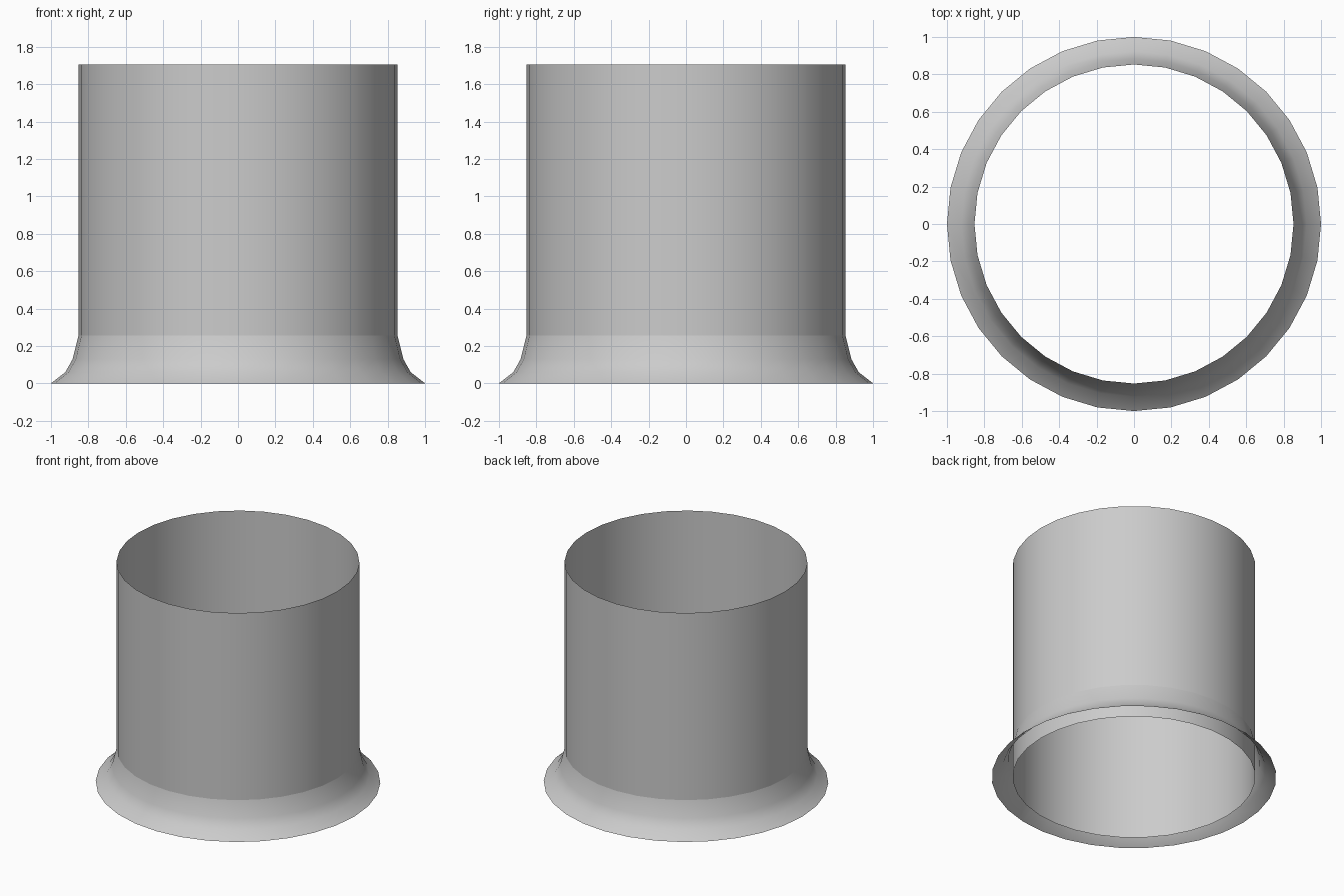
import bpy, bmesh, math

if "Cube" in bpy.data.objects:
    bpy.data.objects.remove(bpy.data.objects["Cube"])

SIDES = 32


def lathe(name, profile):
    """Revolve an open (radius, z) profile around the z axis."""
    bm = bmesh.new()
    rings = []
    for r, z in profile:
        rings.append([bm.verts.new((r * math.cos(2 * math.pi * i / SIDES),
                                    r * math.sin(2 * math.pi * i / SIDES), z))
                      for i in range(SIDES)])
    for low, high in zip(rings, rings[1:]):
        for i in range(SIDES):
            j = (i + 1) % SIDES
            face = bm.faces.new((low[i], low[j], high[j], high[i]))
            face.smooth = True
    mesh = bpy.data.meshes.new(name)
    bm.to_mesh(mesh)
    bm.free()
    obj = bpy.data.objects.new(name, mesh)
    bpy.context.collection.objects.link(obj)
    return obj


# Straight open-ended tube
lathe("tube", [(0.853, 0.0), (0.853, 1.706)])

# Flared skirt around the foot of the tube, open underneath
lathe("flared_skirt", [(1.0, 0.0), (0.923, 0.06), (0.884, 0.13), (0.853, 0.256)])
